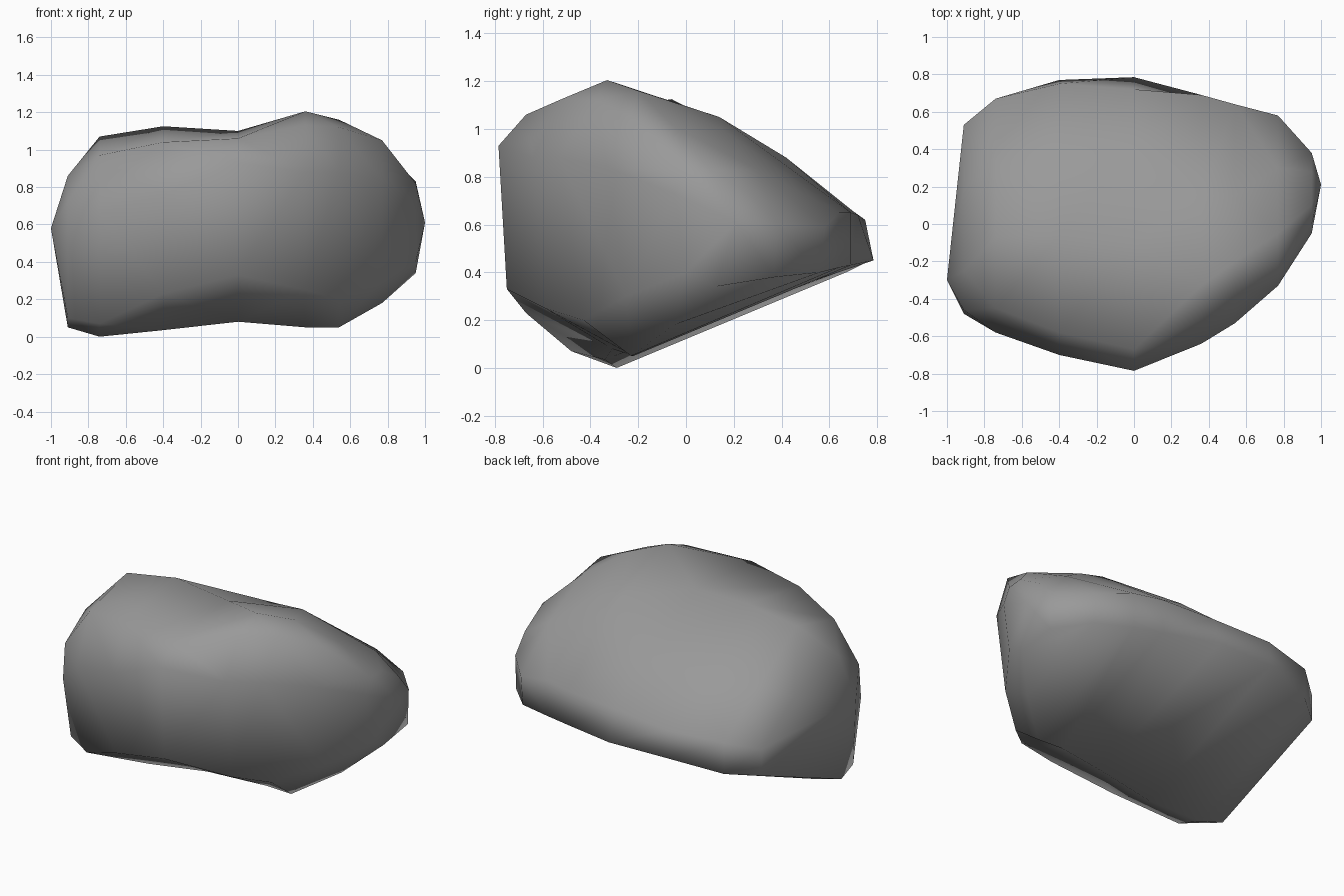
import bpy, bmesh

# Cross-sections along x, each a loop of (y, z):
# back tip, back slope, ridge, front brow, front mid, front foot, keel, back under
sections = {
    -0.91: [(.53, .55), (.2, .76), (-.25, .86), (-.46, .72), (-.48, .5), (-.40, .1), (-.28, .05), (.53, .38)],
    -0.74: [(.67, .60), (.32, .83), (-.07, 1.07), (-.45, .97), (-.58, .66), (-.48, .07), (-.29, 0), (.67, .40)],
    -0.40: [(.75, .62), (.4, .87), (-.06, 1.125), (-.58, 1.04), (-.7, .76), (-.67, .23), (-.34, .035), (.77, .45)],
    0.00: [(.72, .64), (.42, .88), (-.1, 1.1), (-.67, 1.06), (-.785, .93), (-.75, .33), (-.31, .08), (.785, .45)],
    0.36: [(.69, .65), (.14, 1.05), (-.33, 1.205), (-.51, 1.13), (-.64, .88), (-.59, .25), (-.22, .05), (.69, .43)],
    0.54: [(.64, .65), (.15, 1.0), (-.2, 1.16), (-.38, 1.12), (-.53, .88), (-.43, .2), (-.23, .05), (.64, .42)],
    0.77: [(.58, .59), (.3, .83), (-.05, 1.01), (-.23, 1.05), (-.33, .84), (-.25, .3), (-.05, .18), (.56, .40)],
    0.95: [(.38, .60), (.28, .72), (.1, .83), (0, .82), (-.05, .73), (0, .40), (.12, .34), (.37, .38)],
}

bm = bmesh.new()
rings = [[bm.verts.new((x, y, z)) for y, z in loop] for x, loop in sections.items()]

# Skin between neighbouring sections
for a, b in zip(rings, rings[1:]):
    for i in range(8):
        j = (i + 1) % 8
        bm.faces.new((a[i], a[j], b[j], b[i]))

# Close both ends with shallow fans
for ring, tip in ((rings[0], (-1, -.3, .58)), (rings[-1], (1, .21, .61))):
    v = bm.verts.new(tip)
    for i in range(8):
        bm.faces.new((ring[i], ring[(i + 1) % 8], v))

bmesh.ops.triangulate(bm, faces=[f for f in bm.faces if len(f.verts) > 3], quad_method='SHORT_EDGE')
bmesh.ops.recalc_face_normals(bm, faces=bm.faces[:])
for f in bm.faces:
    f.smooth = True

# Boulder
mesh = bpy.data.meshes.new("boulder")
bm.to_mesh(mesh)
bm.free()
stone = bpy.data.materials.new("dark_stone")
stone.diffuse_color = (.32, .32, .32, 1)
mesh.materials.append(stone)
bpy.context.collection.objects.link(bpy.data.objects.new("boulder", mesh))
